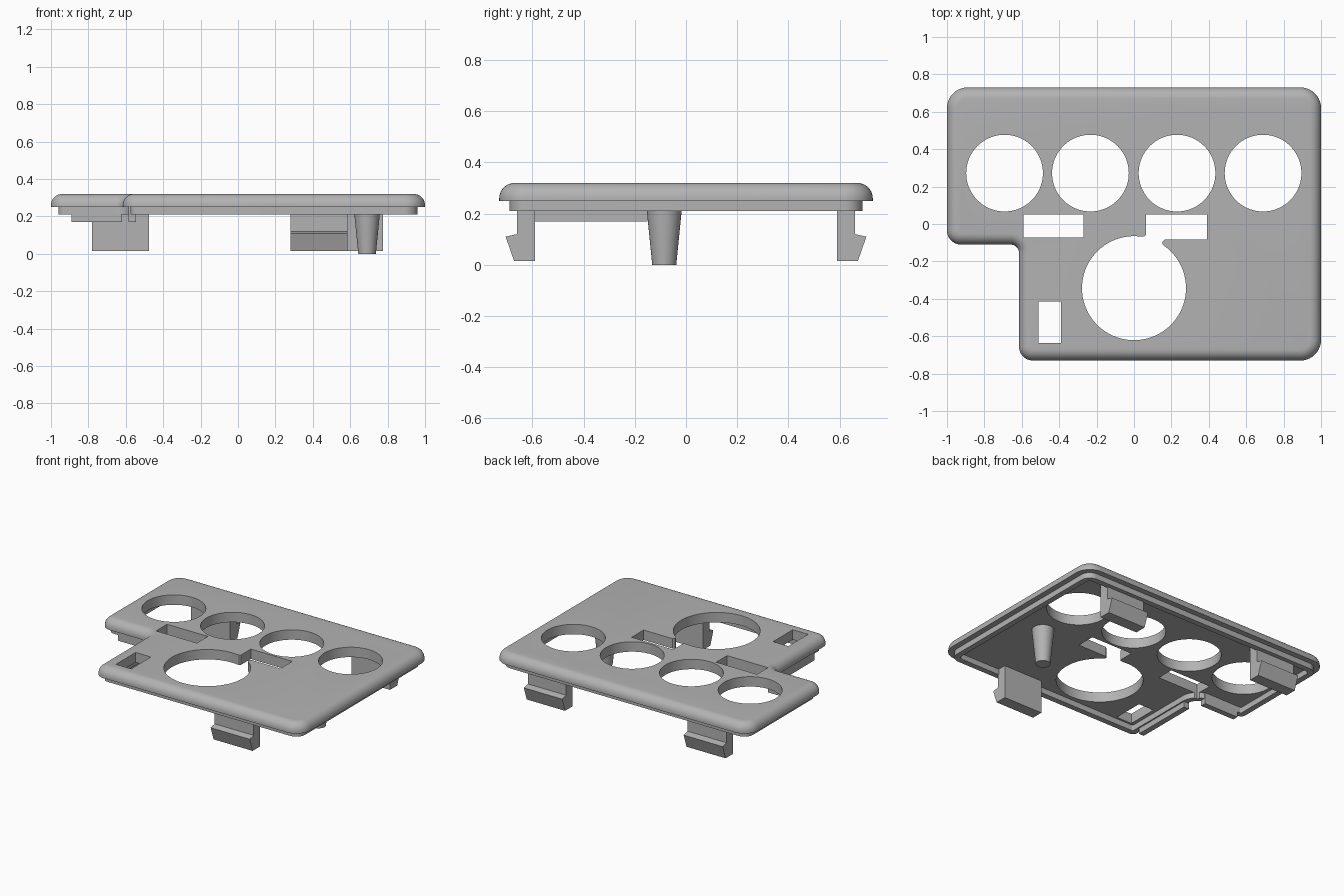
import bpy, bmesh, math
from mathutils import Vector

if "Cube" in bpy.data.objects:
    bpy.data.objects.remove(bpy.data.objects["Cube"])

grey = bpy.data.materials.new("plain grey")
grey.diffuse_color = (0.45, 0.45, 0.45, 1)
grey.use_nodes = True
grey.node_tree.nodes["Principled BSDF"].inputs["Base Color"].default_value = grey.diffuse_color

# Outline corners, counter-clockwise: x, y, radius, convex (1) or concave (-1)
CORNERS = [(1, 0.73, 0.11, 1), (-1, 0.73, 0.11, 1), (-1, -0.11, 0.075, 1),
           (-0.615, -0.11, 0.045, -1), (-0.615, -0.73, 0.075, 1), (1, -0.73, 0.11, 1)]


def outline(inset, steps=10):
    """Rounded outline moved inwards by inset, always with the same point count."""
    pts = []
    n = len(CORNERS)
    for i, (x, y, r, turn) in enumerate(CORNERS):
        p = Vector((x, y))
        a = (Vector(CORNERS[i - 1][:2]) - p).normalized()
        b = (Vector(CORNERS[(i + 1) % n][:2]) - p).normalized()
        radius = max(r - turn * inset, 0.008)
        p += (a + b) * inset * turn
        centre = p + (a + b) * radius
        for k in range(steps + 1):
            t = k / steps * math.pi / 2
            pts.append(centre - b * radius * math.cos(t) - a * radius * math.sin(t))
    return pts


def finish(name, bm, smooth=True):
    bmesh.ops.recalc_face_normals(bm, faces=bm.faces)
    me = bpy.data.meshes.new(name)
    bm.to_mesh(me)
    bm.free()
    me.materials.append(grey)
    ob = bpy.data.objects.new(name, me)
    bpy.context.collection.objects.link(ob)
    if smooth:
        shade(ob)
    return ob


def shade(ob):
    bpy.ops.object.select_all(action='DESELECT')
    ob.select_set(True)
    bpy.context.view_layer.objects.active = ob
    bpy.ops.object.shade_smooth_by_angle(angle=math.radians(35))


def loft(name, rings, smooth=True):
    """Skin a stack of equal-length 3D rings and cap both ends."""
    bm = bmesh.new()
    rows = [[bm.verts.new(p) for p in ring] for ring in rings]
    for lo, hi in zip(rows, rows[1:]):
        for i in range(len(lo)):
            j = (i + 1) % len(lo)
            bm.faces.new((lo[i], lo[j], hi[j], hi[i]))
    bm.faces.new(rows[0][::-1])
    bm.faces.new(rows[-1])
    return finish(name, bm, smooth)


def prism(name, pts, z0, z1):
    return loft(name, [[(x, y, z) for x, y in pts] for z in (z0, z1)], False)


def box(name, x0, x1, y0, y1, z0, z1):
    return prism(name, [(x0, y0), (x1, y0), (x1, y1), (x0, y1)], z0, z1)


def circle(x, y, r, n=96):
    return [(x + r * math.cos(2 * math.pi * i / n), y + r * math.sin(2 * math.pi * i / n))
            for i in range(n)]


# Cover plate: recessed underside, locating lip and rounded top edge
R = 0.06
profile = [(0.08, 0.25), (0.08, 0.21), (0.04, 0.21), (0.04, 0.25), (0, 0.25)]
profile += [(R - R * math.cos(t * math.pi / 16), 0.26 + R * math.sin(t * math.pi / 16))
            for t in range(9)]
plate = loft("cover_plate", [[(p.x, p.y, z) for p in outline(d)] for d, z in profile], False)

# Openings cut through the plate
cutters = [prism("round_hole", circle(x, 0.272, 0.205), 0.1, 0.5)
           for x in (-0.692, -0.233, 0.23, 0.69)]
cutters.append(prism("large_hole", circle(0, -0.343, 0.278), 0.1, 0.5))
cutters.append(box("left_slot", -0.59, -0.27, -0.073, 0.05, 0.1, 0.5))
cutters.append(prism("right_slot", [(0.39, 0.05), (0.065, 0.05), (0.065, -0.057), (0.055, -0.066),
                                    (0.03, -0.068), (0.03, -0.15), (0.18, -0.14), (0.152, -0.108),
                                    (0.152, -0.094), (0.165, -0.083), (0.39, -0.083)], 0.1, 0.5))
cutters.append(box("small_slot", -0.51, -0.39, -0.635, -0.415, 0.1, 0.5))
for c in cutters:
    c.hide_render = True
    mod = plate.modifiers.new(c.name, 'BOOLEAN')
    mod.operation, mod.solver, mod.object = 'DIFFERENCE', 'EXACT', c
bpy.context.view_layer.update()
cut_mesh = bpy.data.meshes.new_from_object(
    plate.evaluated_get(bpy.context.evaluated_depsgraph_get()))
plate.modifiers.clear()
plate.data = cut_mesh
for c in cutters:
    bpy.data.objects.remove(c)
shade(plate)

# Snap hooks: two at the back, one at the front
HOOK = [(0.59, 0.26), (0.59, 0.015), (0.672, 0.015), (0.705, 0.11), (0.66, 0.12), (0.66, 0.26)]
for name, x0, x1, side in (("back_left_hook", -0.78, -0.475, 1),
                           ("back_right_hook", 0.475, 0.775, 1),
                           ("front_hook", 0.28, 0.585, -1)):
    loft(name, [[(x, side * y, z) for y, z in HOOK] for x in (x0, x1)], False)

# Tapered peg
loft("peg", [[(x, y, z) for x, y in circle(0.69, -0.085, r, 48)]
             for r, z in ((0.047, 0), (0.073, 0.26))])

# Ribs beside the notch
box("notch_rib_x", -0.89, -0.62, -0.07, -0.03, 0.17, 0.26)
box("notch_rib_y", -0.585, -0.545, -0.6, -0.15, 0.17, 0.26)
